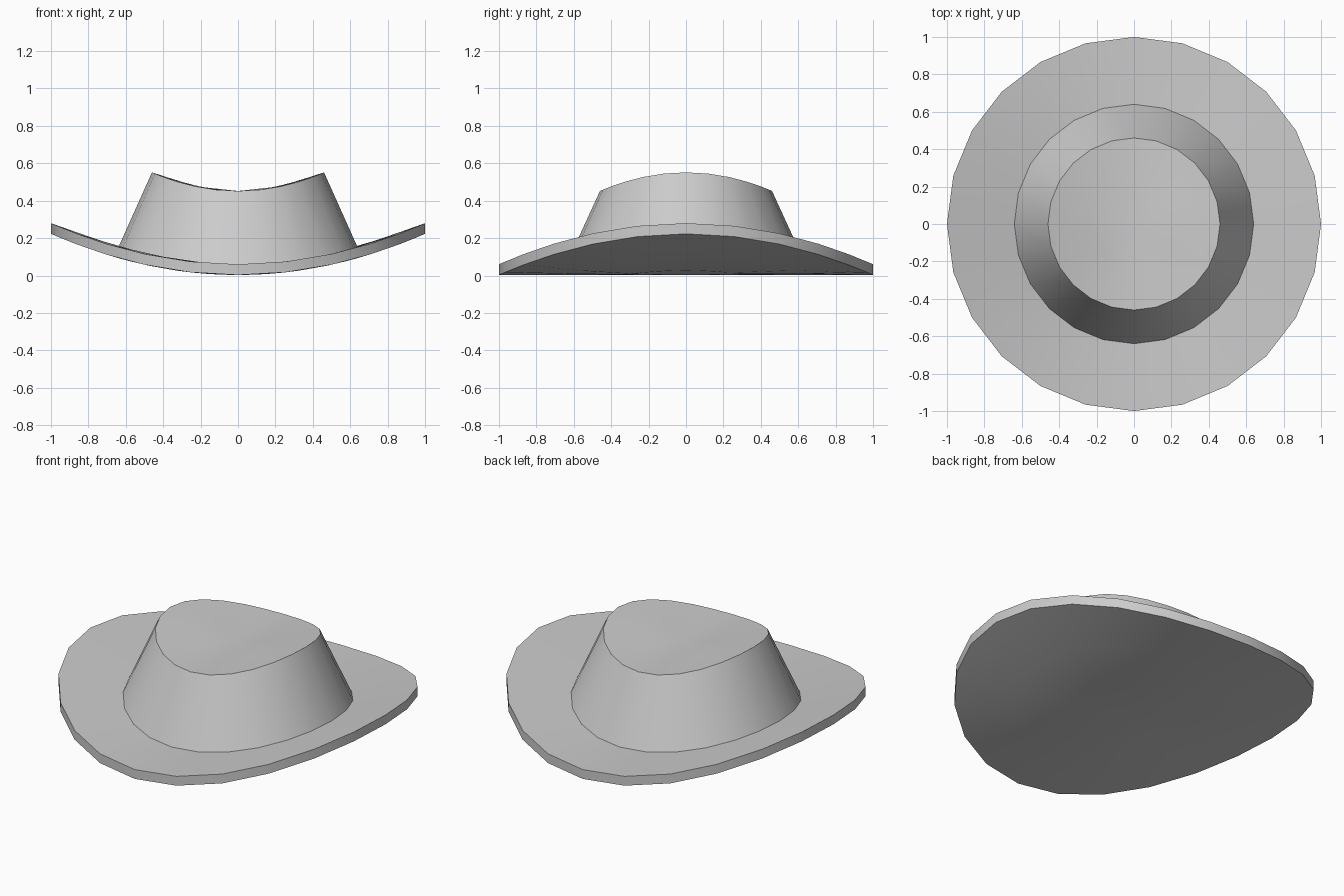
import bpy, bmesh, math

if "Cube" in bpy.data.objects:
    bpy.data.objects.remove(bpy.data.objects["Cube"])

SIDES = 24


def lathe(name, profile):
    """Revolve (radius, height, saddle) rows; saddle curls each ring up by saddle * x^2."""
    bm = bmesh.new()
    rings = []
    for r, z, k in profile:
        if r == 0:
            rings.append([bm.verts.new((0, 0, z))])
            continue
        ring = []
        for i in range(SIDES):
            a = 2 * math.pi * i / SIDES
            x = r * math.cos(a)
            ring.append(bm.verts.new((x, r * math.sin(a), z + k * x * x)))
        rings.append(ring)
    for lo, hi in zip(rings, rings[1:]):
        for i in range(SIDES):
            j = (i + 1) % SIDES
            if len(lo) == 1:
                bm.faces.new((lo[0], hi[j], hi[i]))
            elif len(hi) == 1:
                bm.faces.new((lo[i], lo[j], hi[0]))
            else:
                bm.faces.new((lo[i], lo[j], hi[j], hi[i]))
    bmesh.ops.recalc_face_normals(bm, faces=bm.faces)
    mesh = bpy.data.meshes.new(name)
    bm.to_mesh(mesh)
    bm.free()
    obj = bpy.data.objects.new(name, mesh)
    bpy.context.collection.objects.link(obj)
    bpy.ops.object.select_all(action='DESELECT')
    obj.select_set(True)
    bpy.context.view_layer.objects.active = obj
    bpy.ops.object.shade_smooth_by_angle(angle=math.radians(35))
    return obj


BRIM, TOP = 0.22, 0.47  # sideways curl of the brim and of the crown top

# Whole hat in one skin: underside, brim edge, brim top, crown wall, crown top
lathe("hat", [
    (0, 0.003, BRIM), (0.33, 0.003, BRIM), (0.66, 0.003, BRIM), (1.0, 0.003, BRIM),
    (1.0, 0.06, BRIM), (0.64, 0.06, BRIM),
    (0.46, 0.452, TOP), (0.23, 0.452, TOP), (0, 0.452, TOP),
])
